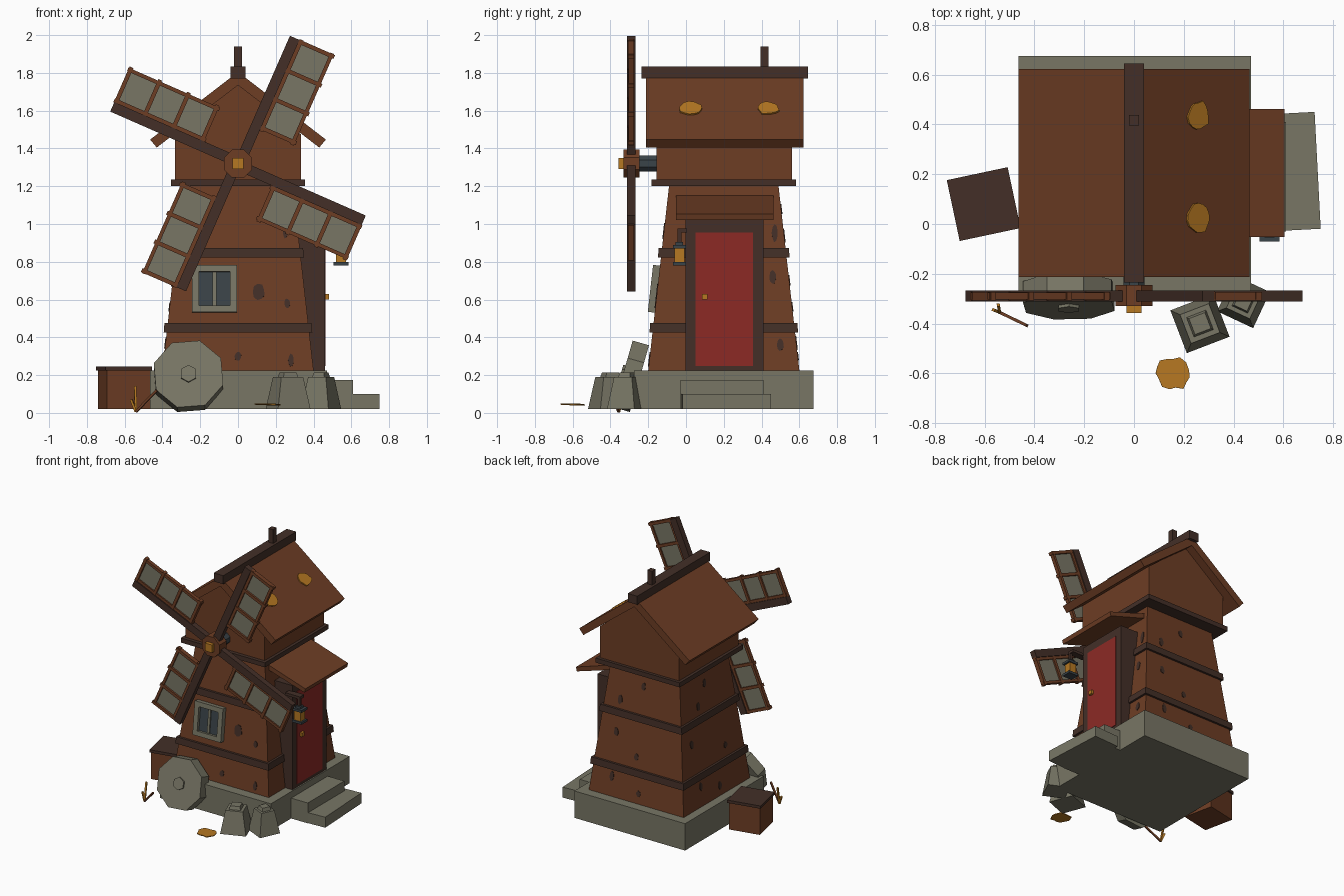
import bpy, bmesh, math, random
from mathutils import Matrix, Vector

random.seed(4)
if "Cube" in bpy.data.objects:
    bpy.data.objects.remove(bpy.data.objects["Cube"])


def material(name, *rgb):
    lin = [(c / 255 / 12.92) if c < 11 else ((c / 255 + 0.055) / 1.055) ** 2.4 for c in rgb]
    m = bpy.data.materials.new(name)
    m.use_nodes = True
    m.diffuse_color = (*lin, 1)
    m.node_tree.nodes["Principled BSDF"].inputs["Base Color"].default_value = (*lin, 1)
    return m


WOOD = material("warm wood", 109, 61, 36)
DARK = material("dark wood", 67, 47, 39)
STONE = material("grey stone", 120, 118, 101)
GOLD = material("gold", 182, 120, 34)
RED = material("door red", 140, 42, 37)
STEEL = material("blue steel", 58, 67, 72)

CY = 0.2  # depth of the tower axis


def finish(name, bm, mat, matrix=Matrix()):
    bmesh.ops.recalc_face_normals(bm, faces=bm.faces[:])
    me = bpy.data.meshes.new(name)
    bm.to_mesh(me)
    bm.free()
    me.materials.append(mat)
    ob = bpy.data.objects.new(name, me)
    ob.matrix_world = matrix
    bpy.context.collection.objects.link(ob)
    return ob


def boxes(name, mat, spans, matrix=Matrix()):
    """One object from boxes given as (x0, x1, y0, y1, z0, z1)."""
    bm = bmesh.new()
    for x0, x1, y0, y1, z0, z1 in spans:
        place = Matrix.Translation(((x0 + x1) / 2, (y0 + y1) / 2, (z0 + z1) / 2))
        size = Matrix.Diagonal((x1 - x0, y1 - y0, z1 - z0, 1))
        bmesh.ops.create_cube(bm, size=1, matrix=place @ size)
    return finish(name, bm, mat, matrix)


def taper(name, mat, hx, hy, z0, z1, tx, ty, matrix):
    """Box of half sizes hx, hy narrowing to tx, ty at the top."""
    bm = bmesh.new()
    bmesh.ops.create_cube(bm, size=2)
    for v in bm.verts:
        top = v.co.z > 0
        v.co = (v.co.x * (tx if top else hx), v.co.y * (ty if top else hy), z1 if top else z0)
    return finish(name, bm, mat, matrix)


def prism(name, mat, points, depth, matrix=Matrix()):
    """Outline in local XY pushed along local Z."""
    bm = bmesh.new()
    face = bm.faces.new([bm.verts.new((x, y, 0)) for x, y in points])
    new = bmesh.ops.extrude_face_region(bm, geom=[face])["geom"]
    bmesh.ops.translate(bm, vec=(0, 0, depth), verts=[g for g in new if isinstance(g, bmesh.types.BMVert)])
    return finish(name, bm, mat, matrix)


def ring(n, rx, ry, turn=0.0, rough=0.0):
    out = []
    for i in range(n):
        a = math.tau * i / n + turn
        k = 1 - rough * random.random()
        out.append((rx * k * math.cos(a), ry * k * math.sin(a)))
    return out


def facing(loc, normal):
    return Matrix.Translation(loc) @ Vector(normal).to_track_quat('Z', 'Y').to_matrix().to_4x4()


def stick(name, mat, a, b, w):
    a, b = Vector(a), Vector(b)
    return boxes(name, mat, [(-w, w, -w, w, 0, (b - a).length)], facing(a, b - a))


# Tower
Z0, Z1, H0, H1 = 0.225, 1.2, 0.4, 0.29
SLOPE = (H0 - H1) / (Z1 - Z0)
AXIS = Matrix.Translation((0, CY, 0))


def half(z):
    return H0 - SLOPE * (z - Z0)


def on_wall(nx, ny, along, z, gap=0.0):
    """Frame on a sloping wall: local Z outward, local Y up."""
    h = half(z) + gap
    return facing((nx * h - ny * along, CY + ny * h + nx * along, z), (nx, ny, SLOPE))


boxes("stone_base", STONE, [(-0.465, 0.47, CY - 0.475, CY + 0.475, 0.02, Z0)])
taper("tower", WOOD, H0, H0, Z0, Z1, H1, H1, AXIS)
for i, z in enumerate((0.425, 0.822)):
    h = half(z) + 0.016
    taper(f"tower_band_{i}", DARK, h, h, z, z + 0.05, h - 0.004, h - 0.004, AXIS)
taper("eave_band", DARK, 0.355, 0.383, 1.2, 1.235, 0.355, 0.383, AXIS)

# Upper storey with gables, extruded front to back
def along_y(y):
    return Matrix.Translation((0, y, 0)) @ Matrix.Rotation(math.pi / 2, 4, 'X')


prism("upper_storey", WOOD, [(-0.333, 1.22), (0.333, 1.22), (0.333, 1.475), (0, 1.74), (-0.333, 1.475)],
      0.715, along_y(0.56))
for side, s in (("left", 1), ("right", -1)):
    prism(f"roof_{side}", WOOD, [(0, 1.805), (s * 0.465, 1.447), (s * 0.43, 1.405), (0, 1.735)],
          0.835, along_y(0.623))
boxes("ridge_beam", DARK, [(-0.04, 0.04, -0.235, 0.645, 1.77, 1.835)])
boxes("ridge_post", DARK, [(-0.02, 0.02, 0.395, 0.437, 1.83, 1.94)])
for i, y in enumerate((0.02, 0.435)):
    prism(f"roof_straw_{i}", GOLD, ring(15, 0.068, 0.058, 0, 0.25), 0.009,
          facing((0.255, y, 1.609), (0.358, 0, 0.465)))

# Dark knots on the walls: direction, offset, height, half width, half height
knots = [(0, -1, 0.11, 0.64, 0.036, 0.048), (0, -1, -0.25, 0.95, 0.015, 0.035),
         (0, -1, 0.25, 0.96, 0.015, 0.045), (0, -1, 0.26, 0.58, 0.017, 0.03),
         (0, -1, 0.0, 0.3, 0.02, 0.025), (0, -1, 0.28, 0.28, 0.016, 0.035),
         (1, 0, 0.27, 0.95, 0.018, 0.05), (1, 0, 0.26, 0.72, 0.02, 0.04), (1, 0, 0.3, 0.36, 0.02, 0.035)]
for nx, ny in ((0, 1), (-1, 0)):
    for z in (0.3, 0.37, 0.56, 0.7, 0.94, 1.08):
        knots.append((nx, ny, random.uniform(-0.25, 0.25), z, 0.02, random.uniform(0.025, 0.042)))
for i, (nx, ny, a, z, w, h) in enumerate(knots):
    prism(f"wood_knot_{i}", DARK, ring(9, w, h, 0.3, 0.2), 0.004, on_wall(nx, ny, a if nx else a * -ny, z))

# Window
win = on_wall(0, -1, -0.124, 0.655)
boxes("window_frame", STONE, [(-0.119, 0.119, 0.09, 0.125, -0.02, 0.037), (-0.119, 0.119, -0.125, -0.09, -0.02, 0.037),
                              (-0.119, -0.082, -0.1, 0.1, -0.02, 0.037), (0.082, 0.119, -0.1, 0.1, -0.02, 0.037)], win)
boxes("window_panes", STEEL, [(-0.09, 0.09, -0.1, 0.1, -0.01, 0.015)], win)
boxes("window_bar", STONE, [(-0.01, 0.01, -0.1, 0.1, 0, 0.024)], win)

# Door, canopy and steps
boxes("door_frame", DARK, [(0.25, 0.46, -0.002, 0.052, Z0, 1.02), (0.25, 0.46, 0.355, 0.41, Z0, 1.02),
                           (0.25, 0.46, 0.05, 0.36, 0.955, 1.02), (0.25, 0.46, 0.05, 0.36, Z0, 0.25)])
boxes("door", RED, [(0.27, 0.464, 0.051, 0.356, 0.249, 0.956)])
boxes("door_knob", GOLD, [(0.46, 0.482, 0.085, 0.115, 0.6, 0.63)])
prism("door_canopy", WOOD, [(0.27, 1.16), (0.605, 1.053), (0.597, 1.022), (0.27, 1.122)], 0.515, along_y(0.463))
boxes("upper_step", STONE, [(0.45, 0.61, -0.03, 0.41, 0.02, 0.175)])
boxes("lower_step", STONE, [(-0.14, 0.07, -0.235, 0.235, 0.02, 0.1)],
      Matrix.Translation((0.668, 0.212, 0)) @ Matrix.Rotation(math.radians(3), 4, 'Z'))

# Lantern
LX, LY = 0.545, -0.035
boxes("lantern_glow", GOLD, [(LX - 0.027, LX + 0.027, LY - 0.027, LY + 0.027, 0.795, 0.875)])
boxes("lantern_caps", STEEL, [(LX - 0.04, LX + 0.04, LY - 0.035, LY + 0.035, z, z + 0.018) for z in (0.78, 0.87)]
      + [(LX - 0.02, LX + 0.02, LY - 0.02, LY + 0.02, 0.885, 0.905)])
boxes("lantern_arm", DARK, [(LX - 0.01, LX + 0.01, LY - 0.01, LY + 0.01, 0.9, 0.975),
                            (0.43, LX + 0.01, LY - 0.01, LY + 0.04, 0.955, 0.975)])

# Windmill hub and sails
HZ = 1.32
flat = math.pi / 8
for name, mat, n, r, y0, y1 in (("shaft", STEEL, 8, 0.046, -0.26, -0.1), ("hub", WOOD, 8, 0.081, -0.33, -0.245)):
    prism(name, mat, ring(n, r, r, flat), y1 - y0, Matrix.Translation((0, 0, HZ)) @ along_y(y1))
boxes("hub_cap", GOLD, [(-0.03, 0.03, -0.357, -0.32, HZ - 0.03, HZ + 0.03)])
for k in range(4):
    turn = Matrix.Translation((0, -0.29, HZ)) @ Matrix.Rotation(math.radians(23.7 - 90 * k), 4, 'Y')
    boxes(f"sail_{k}_spar", DARK, [(0.03, 0.73, -0.022, 0.022, -0.035, 0.02)], turn)
    bars = [0.212 + i * 0.166 for i in range(4)]
    boxes(f"sail_{k}_frame", WOOD,
          [(b, b + 0.022, -0.018, 0.016, -0.24, -0.03) for b in bars]
          + [(0.205, 0.735, -0.014, 0.014, z, z + 0.02) for z in (-0.232, -0.055)], turn)
    boxes(f"sail_{k}_cloth", STONE, [(0.22, 0.725, -0.004, 0.004, -0.225, -0.045)], turn)

# Millstone leaning on the base
tilt = math.radians(16)
mill = facing((-0.262, -0.333, 0.206), (0, -math.cos(tilt), math.sin(tilt)))
prism("millstone", STONE, ring(8, 0.193, 0.193, flat + 0.08), -0.09, mill)
prism("millstone_boss", STONE, ring(6, 0.047, 0.047, math.pi / 6), 0.012, mill)

# Stone weights
for i, (x, y, deg, h, t) in enumerate(((0.265, -0.4, 21, 0.092, 0.062), (0.44, -0.312, -25, 0.08, 0.052))):
    spot = Matrix.Translation((x, y, 0)) @ Matrix.Rotation(math.radians(deg), 4, 'Z')
    taper(f"weight_{i}", STONE, h, h, 0.02, 0.19, t, t, spot)
    taper(f"weight_{i}_cap", STONE, t * 0.7, t * 0.7, 0.185, 0.215, t * 0.55, t * 0.55, spot)

# Crate
crate = Matrix.Translation((-0.604, 0.08, 0)) @ Matrix.Rotation(math.radians(12), 4, 'Z')
taper("crate", WOOD, 0.116, 0.116, 0.02, 0.226, 0.116, 0.116, crate)
taper("crate_lid", DARK, 0.125, 0.125, 0.225, 0.246, 0.125, 0.125, crate)

# Loose straw
prism("ground_straw", GOLD, ring(15, 0.08, 0.07, 0, 0.25), 0.006, facing((0.155, -0.6, 0.042), (0.03, 0.03, 1)))
foot = (-0.54, -0.355, 0.006)
for i, (mat, tip) in enumerate(((WOOD, (-0.43, -0.408, 0.12)), (GOLD, (-0.545, -0.325, 0.14)),
                                (GOLD, (-0.565, -0.345, 0.07)))):
    stick(f"straw_{i}", mat, foot, tip, 0.006)
